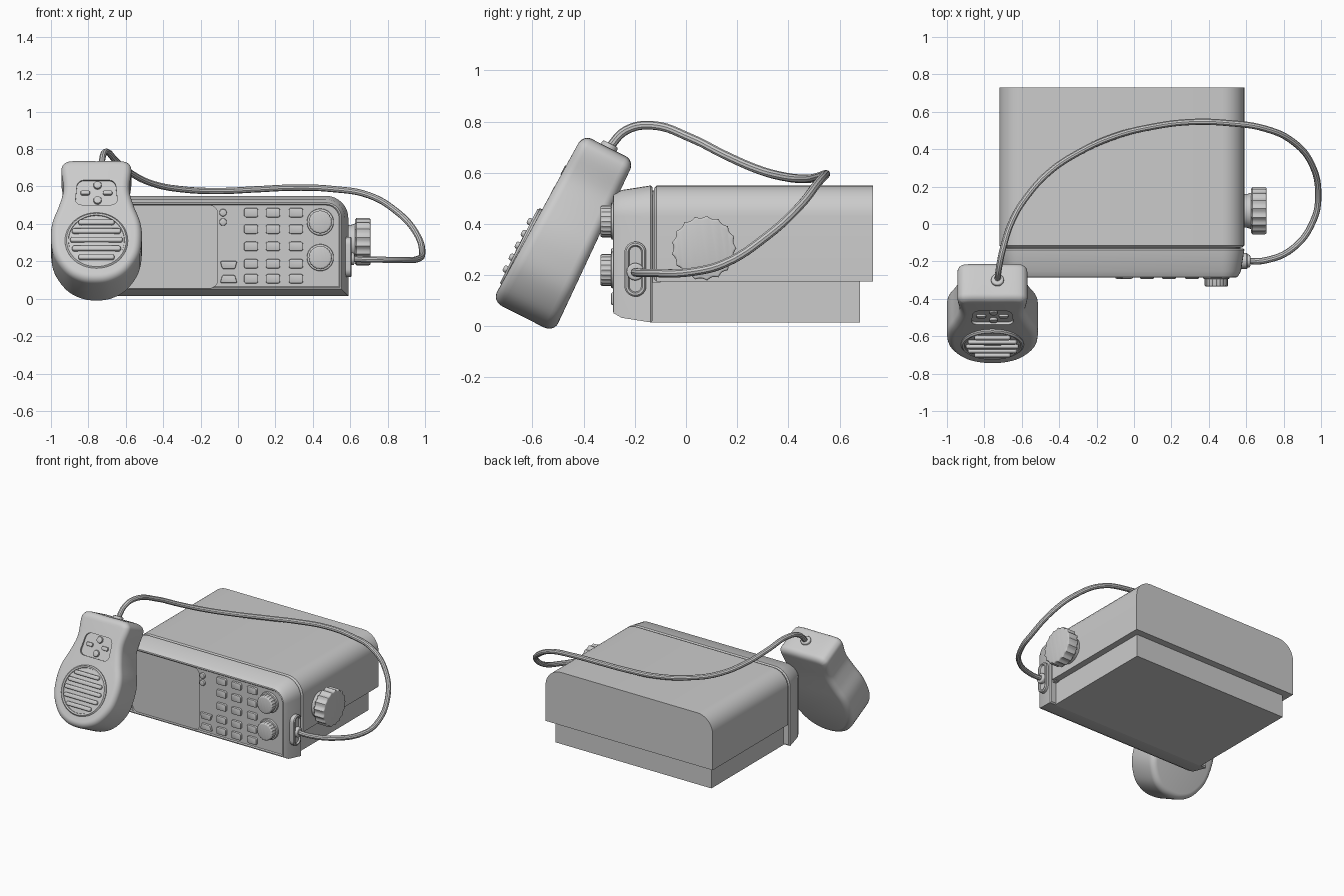
import bpy, bmesh, math
from mathutils import Matrix, Vector

if "Cube" in bpy.data.objects:
    bpy.data.objects.remove(bpy.data.objects["Cube"])

# ---------- helpers ----------
def frame(right, up, out, loc):
    m = Matrix((right, up, out)).transposed().to_4x4()
    m.translation = loc
    return m

def front(x, z):
    return frame((1, 0, 0), (0, 0, 1), (0, -1, 0), (x, 0, z))

def side(y, z):
    return frame((0, 1, 0), (0, 0, 1), (1, 0, 0), (0, y, z))

def circle(r, n=32):
    return lambda i: [((r - i) * math.cos(2 * math.pi * k / n), (r - i) * math.sin(2 * math.pi * k / n)) for k in range(n)]

def fluted(r, flutes=17, depth=0.009, sub=6):
    n = flutes * sub
    def f(i):
        pts = []
        for k in range(n):
            rr = r - i - depth * abs(math.sin(math.pi * k / sub))
            a = 2 * math.pi * k / n
            pts.append((rr * math.cos(a), rr * math.sin(a)))
        return pts
    return f

def rrect(w, h, radii, taper=0.0, seg=8):
    """Rounded rectangle, radii = top right, top left, bottom left, bottom right."""
    def f(i):
        pts = []
        for q, (sx, sy) in enumerate(((1, 1), (-1, 1), (-1, -1), (1, -1))):
            r = max(radii[q] - i, 0.001)
            cx, cy = sx * (w / 2 - i), sy * (h / 2 - i)
            if radii[q] == 0:
                pts.append((cx, cy))
                continue
            for k in range(seg + 1):
                a = math.pi / 2 * (q + k / seg)
                pts.append((cx - sx * r + r * math.cos(a), cy - sy * r + r * math.sin(a)))
        return [(x * (1 + taper * y / (h / 2)), y) for x, y in pts]
    return f

def fillet(d0, d1, r, n=4):
    """Straight wall from d0 that rounds over into a flat top at d1."""
    arc = [math.pi / 2 * k / n for k in range(n + 1)]
    return [(0, d0)] + [(r * (1 - math.cos(t)), d1 - r + r * math.sin(t)) for t in arc]

def stack(name, outline, levels, mat, tweak=None):
    """Loft an outline through (inset, depth) levels and cap both ends."""
    bm = bmesh.new()
    rings = []
    for inset, d in levels:
        co = [Vector((a, b, d)) for a, b in outline(inset)]
        if tweak:
            co = [tweak(c) for c in co]
        rings.append([bm.verts.new(mat @ c) for c in co])
    n = len(rings[0])
    for lo, hi in zip(rings, rings[1:]):
        for k in range(n):
            bm.faces.new((lo[k], lo[(k + 1) % n], hi[(k + 1) % n], hi[k]))
    bm.faces.new(rings[0])
    bm.faces.new(rings[-1])
    bmesh.ops.recalc_face_normals(bm, faces=bm.faces)
    me = bpy.data.meshes.new(name)
    bm.to_mesh(me)
    bm.free()
    ob = bpy.data.objects.new(name, me)
    bpy.context.collection.objects.link(ob)
    smooth(ob)
    return ob

def activate(ob):
    bpy.ops.object.select_all(action='DESELECT')
    ob.select_set(True)
    bpy.context.view_layer.objects.active = ob

def smooth(ob):
    activate(ob)
    bpy.ops.object.shade_smooth_by_angle(angle=math.radians(35))

def cut(ob, cutter):
    activate(ob)
    m = ob.modifiers.new("recess", 'BOOLEAN')
    m.operation, m.object, m.solver = 'DIFFERENCE', cutter, 'EXACT'
    bpy.ops.object.modifier_apply(modifier=m.name)
    bpy.data.objects.remove(cutter)
    smooth(ob)

# ---------- radio body ----------
CX, W = -0.065, 1.31
stack("upper_case", rrect(W, 0.375, (0.12, 0.12, 0, 0)), [(0, -0.73), (0, 0.115), (0.012, 0.125)], front(CX, 0.3625))
stack("lower_case", rrect(W - 0.09, 0.17, (0, 0, 0, 0)), [(0, -0.68), (0, 0.14)], front(CX, 0.10))
stack("seam_core", rrect(W - 0.04, 0.36, (0.1, 0.1, 0, 0)), [(0, 0.10), (0, 0.15)], front(CX, 0.35))

# front panel with a tapered rim and a recessed screen
panel = stack("front_panel", rrect(W, 0.535, (0.12, 0.12, 0, 0)),
              [(0.008, 0.13), (0, 0.138), (0.018, 0.252), (0.036, 0.283), (0.044, 0.285), (0.05, 0.278)],
              front(CX, 0.2825))
cut(panel, stack("cutter", rrect(0.53, 0.44, (0.04,) * 4), [(0, 0.266), (0, 0.32)], front(-0.375, 0.2775)))

# keypad, side keys and indicator buttons
for r, z in enumerate((0.46, 0.372, 0.28, 0.187, 0.107)):
    for c, x in enumerate((0.07, 0.187, 0.31)):
        stack(f"key_{r}_{c}", rrect(0.076, 0.05, (0.012,) * 4, seg=3), fillet(0.27, 0.293, 0.006, 2), front(x, z))
for z, t in ((0.18, 0.15), (0.105, -0.15)):
    stack("menu_key", rrect(0.08, 0.042, (0.008,) * 4, t, 3), fillet(0.27, 0.293, 0.006, 2), front(-0.05, z))
for z in (0.46, 0.41):
    stack("round_button", circle(0.02, 20), fillet(0.27, 0.293, 0.006, 2), front(-0.08, z))

# front dials
for z in (0.41, 0.22):
    stack("dial_base", circle(0.072), fillet(0.27, 0.293, 0.006, 2), front(0.44, z))
    stack("dial", fluted(0.063, 20, 0.003, 4), fillet(0.28, 0.335, 0.01, 3), front(0.44, z))

# side clamp knob and cable socket
stack("knob_stem", circle(0.1), [(0.01, 0.57), (0.01, 0.605), (0, 0.635)], side(0.07, 0.305))
stack("side_knob", fluted(0.127), [(0.01, 0.625), (0, 0.633)] + fillet(0.64, 0.708, 0.008, 3), side(0.07, 0.305))
stack("socket_plate", rrect(0.085, 0.215, (0.042,) * 4),
      [(0, 0.55), (0, 0.602), (0.006, 0.608), (0.014, 0.608), (0.019, 0.598)], side(-0.198, 0.223))
stack("cable_plug", circle(0.034, 24), fillet(0.58, 0.622, 0.008, 3), side(-0.198, 0.213))

# ---------- hand microphone ----------
T = math.radians(26.9)
s, c = math.sin(T), math.cos(T)
def mic(x, u):
    return frame((1, 0, 0), (0, s, c), (0, -c, s), Vector((-0.757 + x, -0.47 + s * u, 0.367 + c * u)))

half = [(0, .37), (.13, .37), (.175, .352), (.187, .31), (.176, .2), (.2, .1), (.235, 0),
        (.243, -.1), (.225, -.21), (.16, -.31), (.08, -.358), (0, -.37)]
ctrl = [Vector(p) for p in half + [(-x, y) for x, y in half[-2:0:-1]]]
base = []
for k in range(len(ctrl)):
    p0, p1, p2, p3 = (ctrl[(k + j - 1) % len(ctrl)] for j in range(4))
    for t in (0, .2, .4, .6, .8):
        base.append(0.5 * (2 * p1 + (p2 - p0) * t + (2 * p0 - 5 * p1 + 4 * p2 - p3) * t * t
                           + (3 * p1 - p0 - 3 * p2 + p3) * t ** 3))

def mic_outline(i):
    pts = []
    for k, p in enumerate(base):
        t = (base[(k + 1) % len(base)] - base[k - 1]).normalized()
        pts.append((p.x + t.y * i, p.y - t.x * i))
    return pts

edge = fillet(0, 0.124, 0.04, 6)[1:]
mic_body = stack("microphone_body", mic_outline, [(i, -d) for i, d in reversed(edge)] + edge, mic(0, 0),
                 lambda v: Vector((v.x, v.y, v.z * (1 - 0.25 * v.y))))
cut(mic_body, stack("cutter", rrect(0.215, 0.15, (0.035,) * 4, -0.06), [(0, 0.106), (0, 0.16)], mic(0, 0.165)))

# microphone buttons
for u in (0.212, 0.122):
    stack("mic_button", circle(0.022, 20), fillet(0.1, 0.121, 0.006, 2), mic(0.006, u))
for sx in (-1, 1):
    stack("mic_rocker", rrect(0.05, 0.026, (0.01,) * 4, seg=3), fillet(0.1, 0.119, 0.005, 2), mic(sx * 0.06, 0.167))

# speaker grille: rim, domed disc and ribs
stack("grille_rim", circle(0.168, 48), [(0, 0.11), (0, 0.132), (0.008, 0.14), (0.018, 0.138), (0.02, 0.13)], mic(0, -0.13))
stack("grille_disc", circle(0.15, 48), [(0, 0.11), (0, 0.133), (0.05, 0.138), (0.1, 0.141), (0.14, 0.142)], mic(0, -0.13))
for k in range(5):
    du = (k - 2) * 0.052
    w = 2 * math.sqrt(0.145 ** 2 - du ** 2) - 0.01
    stack(f"grille_rib_{k}", rrect(w, 0.028, (0.013,) * 4, seg=4), fillet(0.12, 0.154, 0.008, 3), mic(0, -0.13 + du))

# cable boot on top of the microphone
boot = frame((1, 0, 0), (0, c, -s), (0, s, c), Vector((-0.73, -0.47, 0.367)))
stack("cable_boot", circle(0.034, 24), fillet(0.35, 0.388, 0.008, 3), boot)

# ---------- cable ----------
path = [(.6, -.198, .213), (.7, -.195, .21), (.85, -.13, .208), (.96, .02, .212), (.985, .15, .245),
        (.95, .32, .355), (.85, .44, .465), (.7, .51, .553), (.5, .54, .587), (.3, .545, .594), (.1, .52, .585),
        (-.1, .47, .576), (-.3, .38, .585), (-.45, .28, .613), (-.57, .15, .67), (-.65, .02, .735),
        (-.7, -.13, .785), (-.722, -.235, .765), (-.73, -.303, .695)]
cu = bpy.data.curves.new("cable", 'CURVE')
cu.dimensions = '3D'
cu.bevel_depth, cu.bevel_resolution, cu.resolution_u, cu.use_fill_caps = 0.017, 3, 6, True
sp = cu.splines.new('BEZIER')
sp.bezier_points.add(len(path) - 1)
for bp, p in zip(sp.bezier_points, path):
    bp.co = p
    bp.handle_left_type = bp.handle_right_type = 'AUTO'
cable = bpy.data.objects.new("cable", cu)
bpy.context.collection.objects.link(cable)
activate(cable)
bpy.ops.object.convert(target='MESH')
smooth(bpy.context.view_layer.objects.active)
